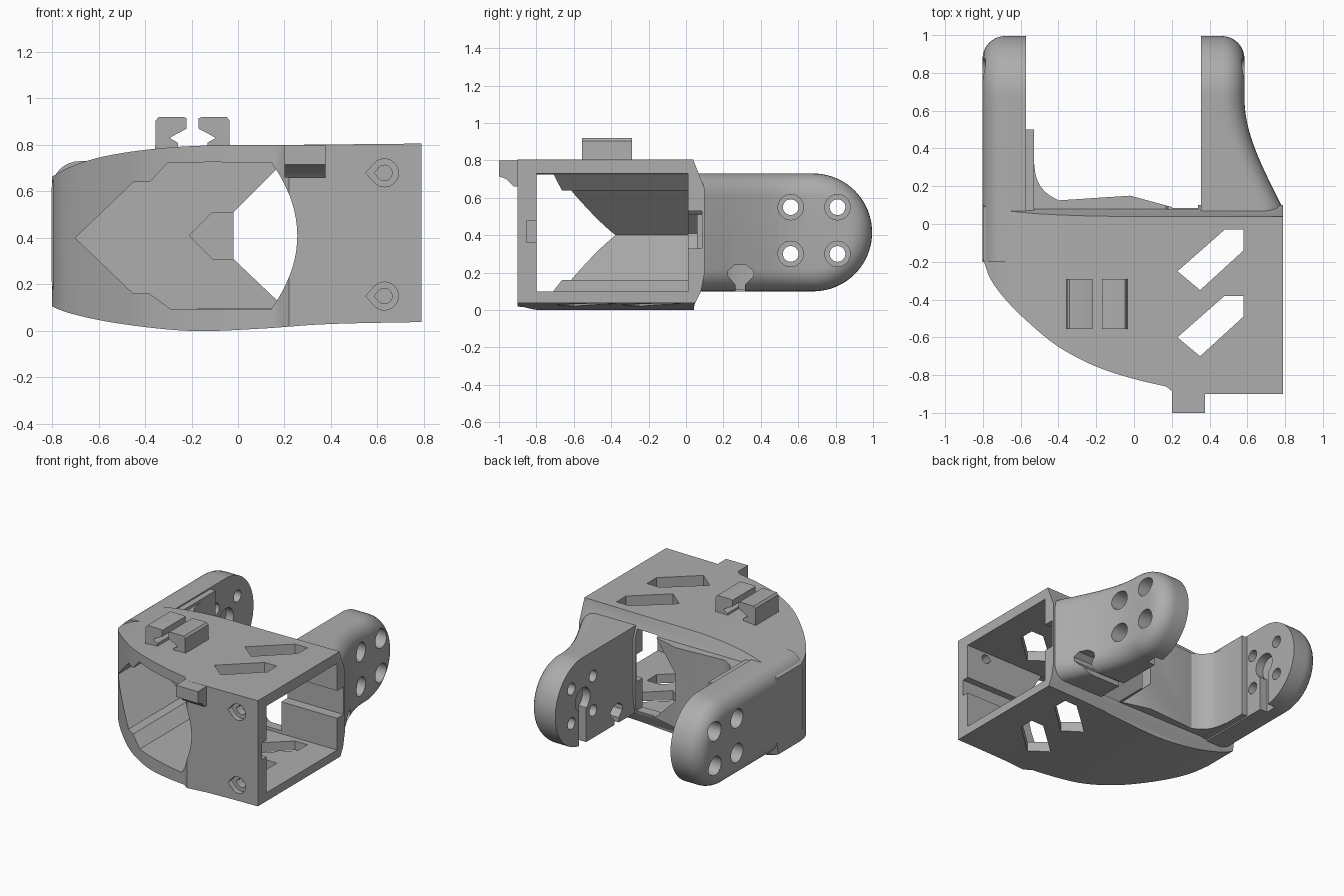
import bpy, bmesh, math
from mathutils import Vector

if "Cube" in bpy.data.objects:
    bpy.data.objects.remove(bpy.data.objects["Cube"])

grey = bpy.data.materials.new("plain grey")
grey.use_nodes = True
COLOR = (0.42, 0.42, 0.42, 1)
grey.diffuse_color = COLOR
grey.node_tree.nodes["Principled BSDF"].inputs["Base Color"].default_value = COLOR


def finish(name, bm):
    bmesh.ops.recalc_face_normals(bm, faces=bm.faces)
    mesh = bpy.data.meshes.new(name)
    bm.to_mesh(mesh)
    bm.free()
    mesh.materials.append(grey)
    ob = bpy.data.objects.new(name, mesh)
    bpy.context.collection.objects.link(ob)
    return ob


def prism(name, pts, axis, a, b):
    """Extrude a 2D outline along one axis from a to b."""
    place = {"x": lambda u, v, w: (w, u, v),
             "y": lambda u, v, w: (u, w, v),
             "z": lambda u, v, w: (u, v, w)}[axis]
    bm = bmesh.new()
    lo = [bm.verts.new(place(u, v, a)) for u, v in pts]
    hi = [bm.verts.new(place(u, v, b)) for u, v in pts]
    bm.faces.new(lo)
    bm.faces.new(hi)
    n = len(pts)
    for i in range(n):
        j = (i + 1) % n
        bm.faces.new((lo[i], lo[j], hi[j], hi[i]))
    return finish(name, bm)


def rect(u0, v0, u1, v1):
    return [(u0, v0), (u1, v0), (u1, v1), (u0, v1)]


def circle(u, v, r, n=32):
    return [(u + r * math.cos(i * math.tau / n), v + r * math.sin(i * math.tau / n)) for i in range(n)]


def curve(pts, steps=6):
    """Smooth curve through the points."""
    p = [Vector(q) for q in [pts[0]] + pts + [pts[-1]]]
    out = []
    for a, b, c, d in zip(p, p[1:], p[2:], p[3:]):
        for k in range(steps):
            t = k / steps
            q = 0.5 * (2 * b + (c - a) * t + (2 * a - 5 * b + 4 * c - d) * t * t
                       + (3 * b - a - 3 * c + d) * t ** 3)
            out.append(tuple(q))
    return out + [pts[-1]]


def combine(target, tool, operation):
    mod = target.modifiers.new("combine", "BOOLEAN")
    mod.operation, mod.solver, mod.object = operation, "EXACT", tool
    with bpy.context.temp_override(object=target, active_object=target):
        bpy.ops.object.modifier_apply(modifier=mod.name)
    bpy.data.objects.remove(tool)


def cut(pts, axis, a, b):
    combine(shell, prism("cutter", pts, axis, a, b), "DIFFERENCE")


def arm(name, root, inner, outer, fillet=0.12):
    """Round-ended arm, flat inside, rounded over on the outside."""
    cy, cz, radius = 0.68, 0.415, 0.315
    bm = bmesh.new()
    loops = []
    side = 1 if outer(cy) > inner else -1
    for k in range(-1, 9):
        a = max(k, 0) / 8 * math.pi / 2
        r = radius - fillet * (1 - math.cos(a))
        half = [(root + (cy - root) * i / 14, r) for i in range(14)]
        half += [(cy + r * math.sin(t), r * math.cos(t))
                 for t in [i / 20 * math.pi / 2 for i in range(21)]]
        outline = half + [(y, -h) for y, h in half[-2::-1]]
        loops.append([bm.verts.new((inner if k < 0 else
                                    outer(y) - side * fillet * (1 - math.sin(a)), y, cz + h))
                      for y, h in outline])
    n = len(loops[0])
    for p, q in zip(loops, loops[1:]):
        for i in range(n):
            j = (i + 1) % n
            bm.faces.new((p[i], p[j], q[j], q[i]))
    for loop in (loops[0], loops[-1]):
        for i in range(n // 2):
            corners = [loop[i], loop[i + 1], loop[n - 2 - i], loop[n - 1 - i]]
            bm.faces.new(list(dict.fromkeys(corners)))
    return finish(name, bm)


def flare(y):
    """Outer side of the flared arm."""
    t = min(max((0.66 - y) / 0.58, 0), 1)
    return 0.585 + 0.205 * t * t * (1.6 - 0.6 * t)


# Main shell: plan outline trimmed by the front and side outlines
nose = curve([(0.17, -0.86), (0, -0.82), (-0.2, -0.755), (-0.4, -0.65), (-0.56, -0.52),
              (-0.68, -0.4), (-0.76, -0.29), (-0.8, -0.18)])
shell = prism("bracket_shell", [(0.79, 0.12), (0.79, -0.9), (0.22, -0.9)] + nose + [(-0.8, 0.12)], "z", -0.1, 1)
top = curve([(0.9, 0.807), (0.2, 0.8), (-0.2, 0.795), (-0.5, 0.765), (-0.7, 0.715), (-0.83, 0.645)])
base = curve([(-0.83, 0.12), (-0.72, 0.075), (-0.5, 0.03), (-0.2, 0), (0.1, 0.01), (0.4, 0.03), (0.9, 0.04)])
combine(shell, prism("front_outline", top + base, "y", -1.1, 0.4), "INTERSECT")
side = [(-1, -0.1), (0.03, -0.1), (0.045, 0.03), (0.08, 0.1), (0.1, 0.2), (0.1, 0.65), (0.04, 0.8), (0.04, 0.9), (-1, 0.9)]
combine(shell, prism("side_outline", side, "x", -1, 1), "INTERSECT")

# Arms, the thicker root of the straight arm, and the curved web behind the shell
combine(shell, arm("flared_arm", 0.03, 0.355, flare), "UNION")
combine(shell, arm("straight_arm", -0.2, -0.572, lambda y: -0.802), "UNION")
combine(shell, prism("arm_pad", rect(-0.15, 0.11, 0.5, 0.72), "x", -0.65, -0.53), "UNION")
web = curve([(-0.531, 0.34), (-0.515, 0.24), (-0.47, 0.17), (-0.4, 0.125)])
combine(shell, prism("web", [(-0.68, 0.02), (-0.68, 0.34)] + web
                     + [(-0.02, 0.15), (0.2, 0.09), (0.2, 0.02)], "z", 0.115, 0.7), "UNION")

# Cavity with a stepped pointed end, open on one side
point = [(-0.3, 0.725), (-0.38, 0.64), (-0.45, 0.64), (-0.7, 0.4),
         (-0.45, 0.16), (-0.38, 0.16), (-0.29, 0.095)]
cut([(0.95, 0.73)] + point + [(0.95, 0.1)], "y", -0.8, 0.012)
arc = [(0.255 - 0.115 * ((z - 0.41) / 0.32) ** 2, z) for z in [0.095 + 0.63 * i / 24 for i in range(25)]]
cut(arc + point, "y", -1.2, -0.1)

# Opening, recess and guide grooves in the back and front walls
cut([(-0.02, 0.31), (-0.02, 0.51), (0.18, 0.71), (0.34, 0.71), (0.34, 0.12), (0.18, 0.12)], "y", -0.1, 0.3)
cut([(-0.21, 0.41), (-0.11, 0.51), (0.05, 0.51), (0.05, 0.31), (-0.11, 0.31)], "y", -0.1, 0.06)
cut(rect(0, 0.33, 0.085, 0.53), "x", 0.3, 0.95)
cut(rect(-0.85, 0.36, -0.7, 0.48), "x", 0.3, 0.95)

# Slanted slots through the top and bottom
for dy in (0, -0.35):
    cut([(0.23, dy - 0.25), (0.48, dy - 0.03), (0.58, dy - 0.03), (0.58, dy - 0.14), (0.35, dy - 0.35)], "z", -0.2, 1.2)

# Teardrop screw holes in the front wall
for z in (0.15, 0.68):
    for r, depth in ((0.06, -0.86), (0.033, -0.7)):
        drop = [p for p in circle(0.63, z, r) if p[0] > 0.63 - 0.75 * r] + []
        drop.sort(key=lambda p: math.atan2(p[1] - z, p[0] - 0.63))
        cut(drop + [(0.63 - 1.35 * r, z)], "y", -1, depth)

# Bolt holes with wide outer seats, and keyhole recesses inside both arms
for face, direction, thick in ((0.355, 1, 0.23), (-0.572, -1, 0.23)):
    for y in (0.56, 0.81):
        for z in (0.3, 0.55):
            cut(circle(y, z, 0.042), "x", face - direction * 0.03, face + direction * 0.4)
            cut(circle(y, z, 0.068), "x", face + direction * thick * 0.55, face + direction * 0.4)
    cut(circle(0.68, 0.425, 0.085), "x", face - direction * 0.02, face + direction * 0.06)
    cut(rect(0.64, 0.05, 0.72, 0.4), "x", face - direction * 0.02, face + direction * 0.06)

# Cable notch in the flared arm
cut([(0.265, 0.05), (0.265, 0.135), (0.225, 0.18), (0.225, 0.21), (0.26, 0.242), (0.32, 0.242),
     (0.36, 0.21), (0.36, 0.18), (0.315, 0.135), (0.315, 0.05)], "x", 0.3, 0.95)

# Front tab and the pair of hooked clips on top
tab = prism("front_tab", [(-1, 0.8), (-1, 0.715), (-0.96, 0.7), (-0.92, 0.66), (-0.85, 0.66), (-0.85, 0.8)], "x", 0.2, 0.377)
hook = [(0.07, 0.78), (0.075, 0.81), (0.115, 0.83), (0.085, 0.845), (0.06, 0.87), (0.06, 0.915),
        (0.075, 0.92), (0.17, 0.92), (0.185, 0.905), (0.185, 0.81), (0.19, 0.78)]
hook = [(u - 0.03 if v > 0.85 and u < 0.08 else u, v) for u, v in hook]
clips = [prism(name, [(-0.195 + s * u * 0.86, v) for u, v in hook], "y", -0.555, -0.29)
         for name, s in (("clip_a", 1), ("clip_b", -1))]

# Smooth shading on curved surfaces only
for ob in [shell, tab] + clips:
    bpy.ops.object.select_all(action="DESELECT")
    ob.select_set(True)
    bpy.context.view_layer.objects.active = ob
    bpy.ops.object.shade_smooth_by_angle(angle=math.radians(30))
